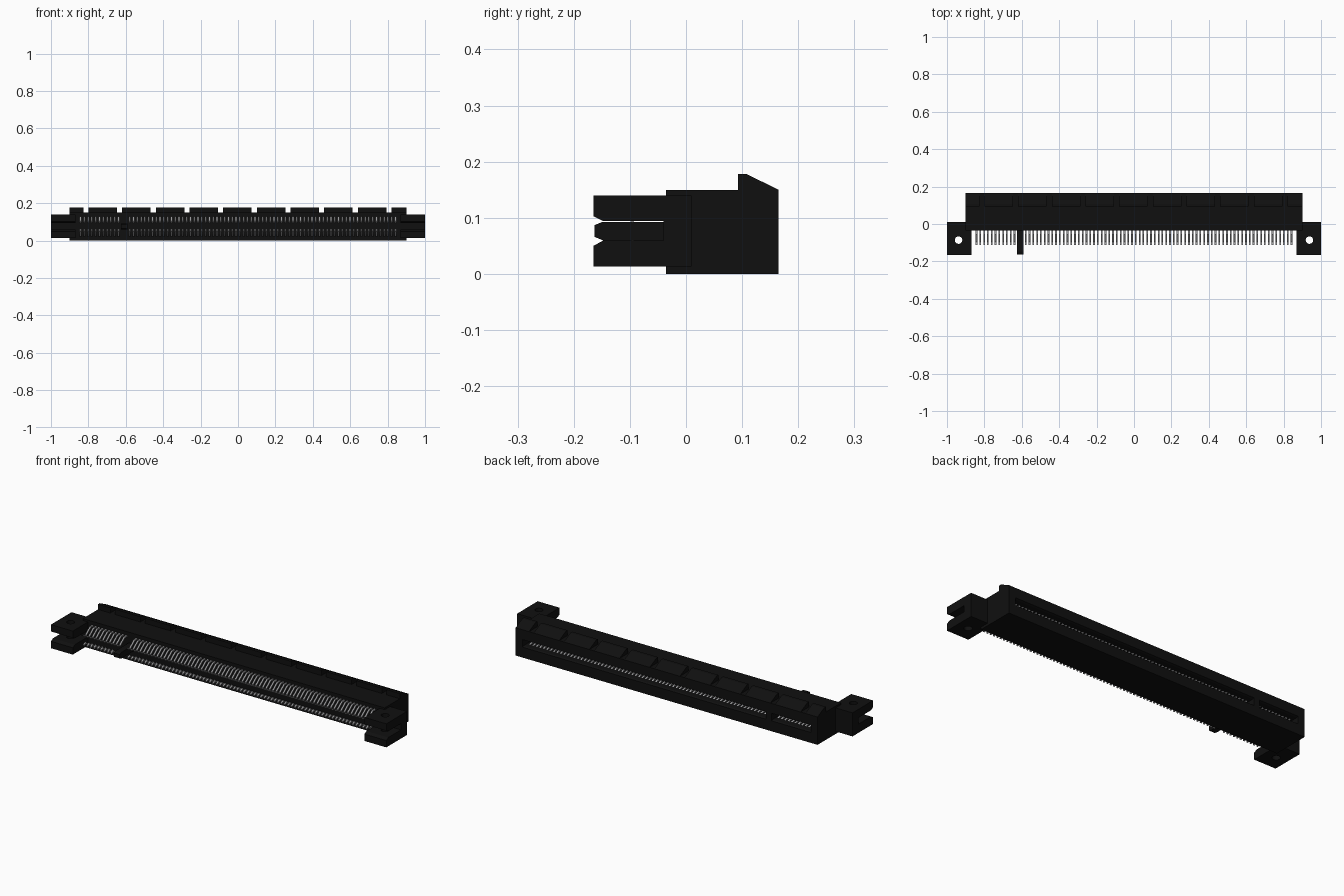
import bpy, bmesh, math

if "Cube" in bpy.data.objects:
    bpy.data.objects.remove(bpy.data.objects["Cube"])

def material(name, rgb):
    m = bpy.data.materials.new(name)
    m.diffuse_color = (*rgb, 1)
    m.use_nodes = True
    m.node_tree.nodes["Principled BSDF"].inputs["Base Color"].default_value = m.diffuse_color
    return m

BLACK = material("black_plastic", (0.005, 0.005, 0.005))
METAL = material("grey_metal", (0.36, 0.36, 0.37))

def prism(bm, pts, x0, x1):
    """Extrude a (y, z) profile from x0 to x1."""
    a = [bm.verts.new((x0, y, z)) for y, z in pts]
    b = [bm.verts.new((x1, y, z)) for y, z in pts]
    bm.faces.new(a)
    bm.faces.new(b[::-1])
    n = len(pts)
    for i in range(n):
        j = (i + 1) % n
        bm.faces.new((a[j], a[i], b[i], b[j]))

def rect(y0, y1, z0, z1):
    return [(y0, z0), (y1, z0), (y1, z1), (y0, z1)]

def make(name, parts, mat):
    bm = bmesh.new()
    for pts, x0, x1 in parts:
        prism(bm, pts, x0, x1)
    bmesh.ops.recalc_face_normals(bm, faces=bm.faces)
    me = bpy.data.meshes.new(name)
    bm.to_mesh(me)
    bm.free()
    me.materials.append(mat)
    ob = bpy.data.objects.new(name, me)
    bpy.context.collection.objects.link(ob)
    return ob

def cut(ob, cutter):
    mod = ob.modifiers.new("cut", 'BOOLEAN')
    mod.operation = 'DIFFERENCE'
    mod.solver = 'EXACT'
    mod.object = cutter
    bpy.context.view_layer.objects.active = ob
    bpy.ops.object.modifier_apply(modifier=mod.name)
    bpy.data.objects.remove(cutter)

# Housing with two card slots in the back face, divided by the key
body = make("housing", [(rect(-0.036, 0.165, 0, 0.15), -0.9, 0.9)], BLACK)
slot = [(0.03, 0.06), (0.155, 0.06), (0.18, 0.05), (0.18, 0.103), (0.155, 0.093), (0.03, 0.093)]
cut(body, make("slot_cutter", [(slot, -0.86, -0.626), (slot, -0.592, 0.86)], BLACK))

# Row of sloped ribs on the top, separated by narrow gaps
rib = [(0.093, 0.148), (0.093, 0.178), (0.108, 0.178), (0.165, 0.15), (0.165, 0.148)]
gaps = [-0.813 + 0.18 * i for i in range(10)]
starts = [-0.9] + [g + 0.014 for g in gaps]
ends = [g - 0.014 for g in gaps] + [0.9]
make("top_ribs", [(rib, a, b) for a, b in zip(starts, ends)], BLACK)

# Forked mounting ears with a vertical screw hole
ear = [(-0.165, 0.013), (0.01, 0.013), (0.01, 0.14), (-0.165, 0.14), (-0.165, 0.103),
       (-0.147, 0.094), (-0.04, 0.094), (-0.04, 0.06), (-0.147, 0.06), (-0.165, 0.05)]
for side, name in ((-1, "left_ear"), (1, "right_ear")):
    ob = make(name, [(ear, *sorted((side * 0.87, side)))], BLACK)
    bpy.ops.mesh.primitive_cylinder_add(vertices=32, radius=0.02, depth=0.4,
                                        location=(side * 0.938, -0.086, 0.08))
    cut(ob, bpy.context.object)

# Alignment key between the pin rows
key = [(-0.03, 0.06), (-0.03, 0.093), (-0.148, 0.093), (-0.163, 0.087), (-0.163, 0.066), (-0.148, 0.06)]
make("alignment_key", [(key, -0.626, -0.592)], BLACK)

# Contact pins: bent legs at the front and spring contacts inside the slots
PITCH = 0.0203
xs = [-0.842 + PITCH * i for i in range(11)] + [0.842 - PITCH * i for i in range(71)]
leg = [(-0.03, 0.130), (-0.055, 0.130), (-0.095, 0.099), (-0.111, 0.105),
       (-0.111, 0.099), (-0.095, 0.092), (-0.057, 0.123), (-0.03, 0.123)]
contact = [(0.03, 0.095), (0.13, 0.095), (0.12, 0.089), (0.10, 0.085), (0.03, 0.090)]

def flip(pts):
    return [(y, 0.153 - z) for y, z in pts]

W = 0.0045
for name, prof in (("leg_pins", leg), ("slot_contacts", contact)):
    for row, p in (("upper", prof), ("lower", flip(prof))):
        make(row + "_" + name, [(p, x - W, x + W) for x in xs], METAL)
